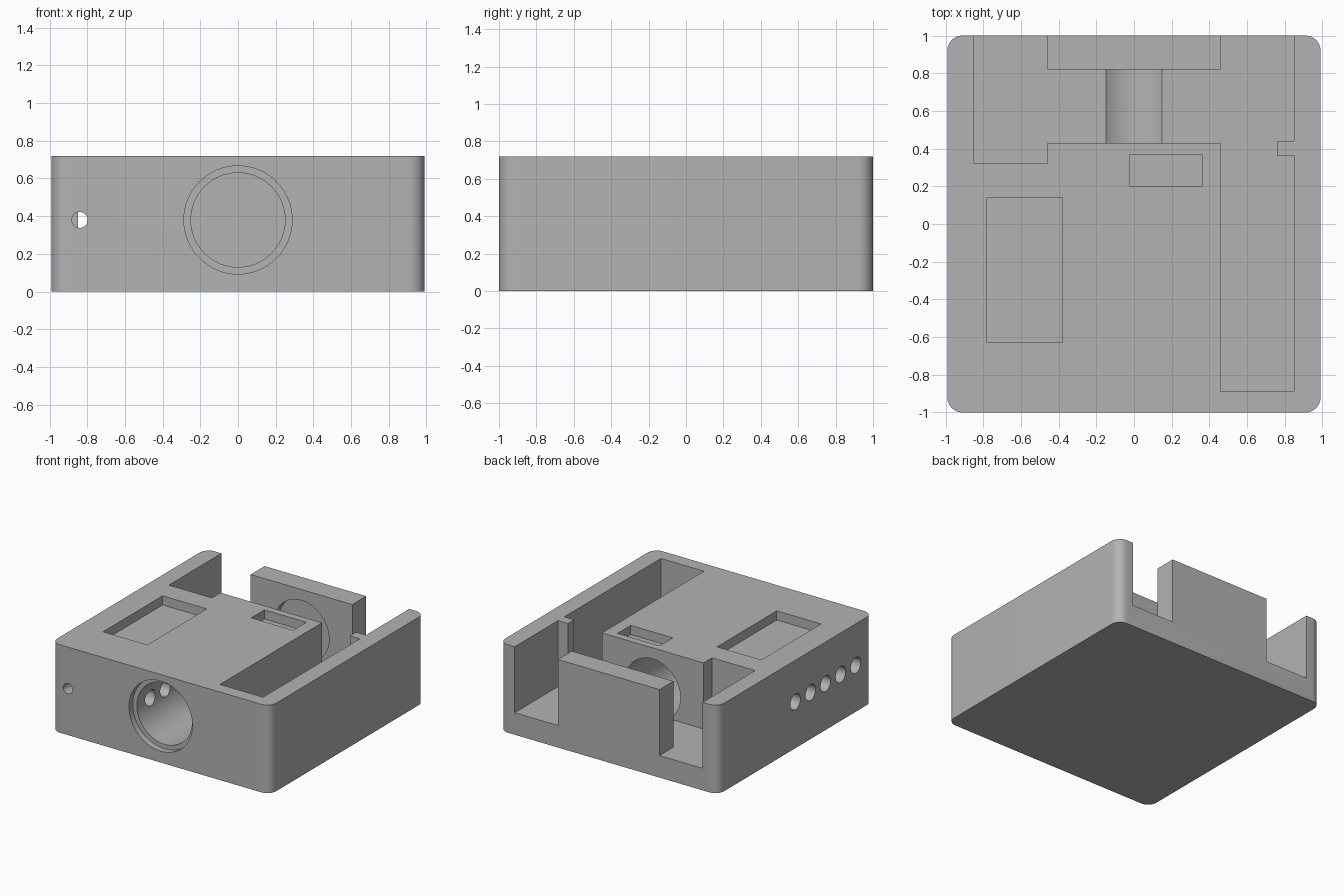
import bpy, math
from mathutils import Matrix

if "Cube" in bpy.data.objects:
    bpy.data.objects.remove(bpy.data.objects["Cube"], do_unlink=True)

HEIGHT, FLOOR, AXIS_Z = 0.72, 0.18, 0.38

grey = bpy.data.materials.new("plain grey")
grey.use_nodes = True
COLOUR = (0.45, 0.45, 0.45, 1)
grey.diffuse_color = COLOUR
grey.node_tree.nodes["Principled BSDF"].inputs["Base Color"].default_value = COLOUR


def prism(name, outline, z0, z1):
    """Upright solid from a counter-clockwise outline."""
    n = len(outline)
    verts = [(x, y, z) for z in (z0, z1) for x, y in outline]
    faces = [tuple(range(n))[::-1], tuple(range(n, 2 * n))]
    faces += [(i, (i + 1) % n, (i + 1) % n + n, i + n) for i in range(n)]
    mesh = bpy.data.meshes.new(name)
    mesh.from_pydata(verts, [], faces)
    obj = bpy.data.objects.new(name, mesh)
    bpy.context.collection.objects.link(obj)
    mesh.materials.append(grey)
    return obj


def circle(r, sides):
    return [(r * math.cos(math.tau * i / sides), r * math.sin(math.tau * i / sides))
            for i in range(sides)]


def bore(name, r, start, length, axis, sides=64):
    """Cylinder along +x or +y from its start point."""
    obj = prism(name, circle(r, sides), 0, length)
    turn = Matrix.Rotation(math.pi / 2, 4, "Y") if axis == "X" else Matrix.Rotation(-math.pi / 2, 4, "X")
    obj.data.transform(Matrix.Translation(start) @ turn)
    return obj


def rectangle(x0, x1, y0, y1):
    return [(x0, y0), (x1, y0), (x1, y1), (x0, y1)]


def rounded(hx, hy, r, steps=8):
    pts = []
    for k, (sx, sy) in enumerate([(1, 1), (-1, 1), (-1, -1), (1, -1)]):
        for i in range(steps + 1):
            a = math.pi / 2 * (k + i / steps)
            pts.append((sx * (hx - r) + r * math.cos(a), sy * (hy - r) + r * math.sin(a)))
    return pts


# Block with rounded upright corners
case = prism("case_body", rounded(0.99, 1.0, 0.08), 0, HEIGHT)

# Connected channels, open at the back, leaving a rear block and a small side tab
half = 0.46
channel = [(-0.85, 1.1), (-0.85, 0.32), (-half, 0.32), (-half, 0.43), (half, 0.43),
           (half, -0.89), (0.85, -0.89), (0.85, 0.36), (0.76, 0.36), (0.76, 0.44),
           (0.85, 0.44), (0.85, 1.1), (half, 1.1), (half, 0.82), (-half, 0.82), (-half, 1.1)]
cutters = [prism("channel_cutter", channel, FLOOR, 1)]

# Shallow pockets in the top
cutters.append(prism("large_pocket_cutter", rectangle(-0.78, -0.38, -0.63, 0.14), 0.645, 1))
cutters.append(prism("small_pocket_cutter", rectangle(-0.02, 0.36, 0.2, 0.37), 0.645, 1))

# Main bore into the rear block, with a stepped mouth
cutters.append(bore("main_bore_cutter", 0.25, (0, -1.1, AXIS_Z), 1.98, "Y"))
cutters.append(bore("mouth_cutter", 0.287, (0, -1.1, AXIS_Z), 0.15, "Y"))

# Row of side holes reaching the bore
for i in range(5):
    cutters.append(bore("side_hole_cutter", 0.065, (-1.1, -0.195 * i, AXIS_Z), 1.0, "X", 32))

# Small front hole
cutters.append(bore("front_hole_cutter", 0.042, (-0.84, -1.1, AXIS_Z), 1.43, "Y", 32))

# Cut everything out of the block
bpy.context.view_layer.objects.active = case
for cutter in cutters:
    cutter.hide_render = True
    mod = case.modifiers.new(cutter.name, "BOOLEAN")
    mod.operation, mod.solver, mod.object = "DIFFERENCE", "EXACT", cutter
    bpy.ops.object.modifier_apply(modifier=mod.name)
    bpy.data.objects.remove(cutter, do_unlink=True)

bpy.ops.object.select_all(action="DESELECT")
case.select_set(True)
bpy.ops.object.shade_smooth_by_angle(angle=math.radians(30))
